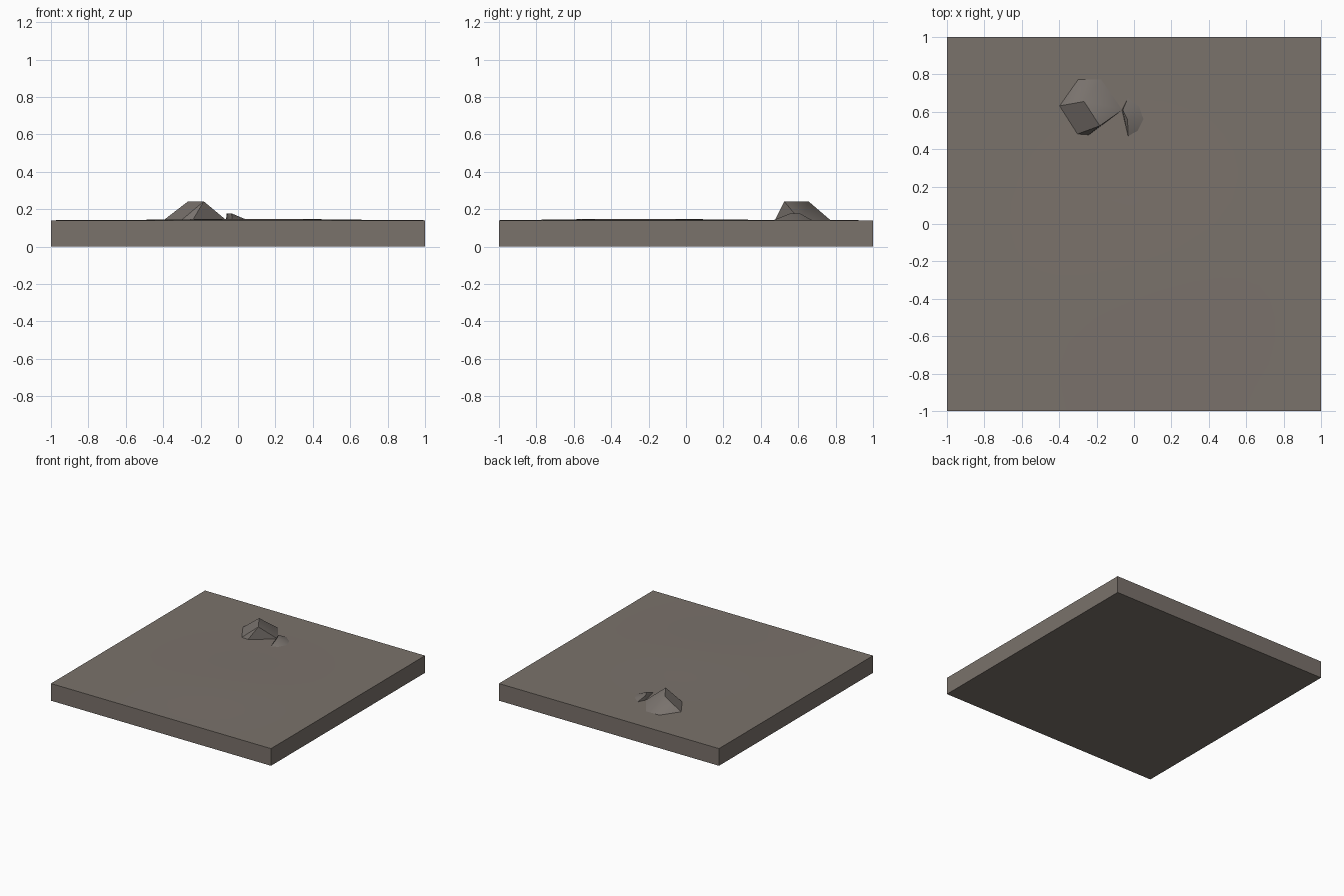
import bpy, bmesh, math

if "Cube" in bpy.data.objects:
    bpy.data.objects.remove(bpy.data.objects["Cube"])


def material(name, rgb):
    m = bpy.data.materials.new(name)
    m.diffuse_color = (*rgb, 1)
    m.use_nodes = True
    m.node_tree.nodes["Principled BSDF"].inputs["Base Color"].default_value = m.diffuse_color
    return m


earth = material("brown grey earth", (0.195, 0.168, 0.147))
stone = material("grey stone", (0.190, 0.168, 0.152))


def finish(name, bm, mat, angle):
    bmesh.ops.recalc_face_normals(bm, faces=bm.faces)
    me = bpy.data.meshes.new(name)
    bm.to_mesh(me)
    bm.free()
    me.materials.append(mat)
    ob = bpy.data.objects.new(name, me)
    bpy.context.collection.objects.link(ob)
    bpy.ops.object.select_all(action='DESELECT')
    ob.select_set(True)
    bpy.context.view_layer.objects.active = ob
    bpy.ops.object.shade_smooth_by_angle(angle=math.radians(angle))
    return ob


def rock(name, points, angle):
    bm = bmesh.new()
    for p in points:
        bm.verts.new(p)
    res = bmesh.ops.convex_hull(bm, input=bm.verts)
    loose = [v for v in bm.verts if not v.link_faces]
    bmesh.ops.delete(bm, geom=loose, context='VERTS')
    return finish(name, bm, stone, angle)


# ground tile: square slab whose top swells very slightly
bm = bmesh.new()
bmesh.ops.create_grid(bm, x_segments=16, y_segments=16, size=1)
for v in bm.verts:
    x, y = v.co.x, v.co.y
    edge = max(0, (1 - x * x) * (1 - y * y))
    v.co.z = 0.141 + 0.009 * edge * math.exp(-2 * ((x - 0.15) ** 2 + (y + 0.4) ** 2))
rim = [e for e in bm.edges if e.is_boundary]
skirt = bmesh.ops.extrude_edge_only(bm, edges=rim)["geom"]
for g in skirt:
    if isinstance(g, bmesh.types.BMVert):
        g.co.z = 0
bmesh.ops.contextual_create(bm, geom=[g for g in skirt if isinstance(g, bmesh.types.BMEdge) and g.is_boundary])
finish("ground_tile", bm, earth, 30)

# large faceted rock: seven-sided foot rising to a short ridge
foot = [(-0.406, 0.63), (-0.30, 0.78), (-0.17, 0.78), (-0.055, 0.615),
        (-0.246, 0.473), (-0.31, 0.478)]
rock("large_rock",
     [(x, y, 0.135) for x, y in foot] + [(-0.267, 0.655, 0.242), (-0.183, 0.525, 0.242)], 40)

# small low rock beside it
low = [(-0.03, 0.68), (0.035, 0.63), (0.06, 0.56), (0.025, 0.49), (-0.03, 0.46), (-0.065, 0.61)]
rock("small_rock",
     [(x, y, 0.138) for x, y in low] + [(-0.06, 0.61, 0.177), (-0.035, 0.56, 0.178)], 50)
